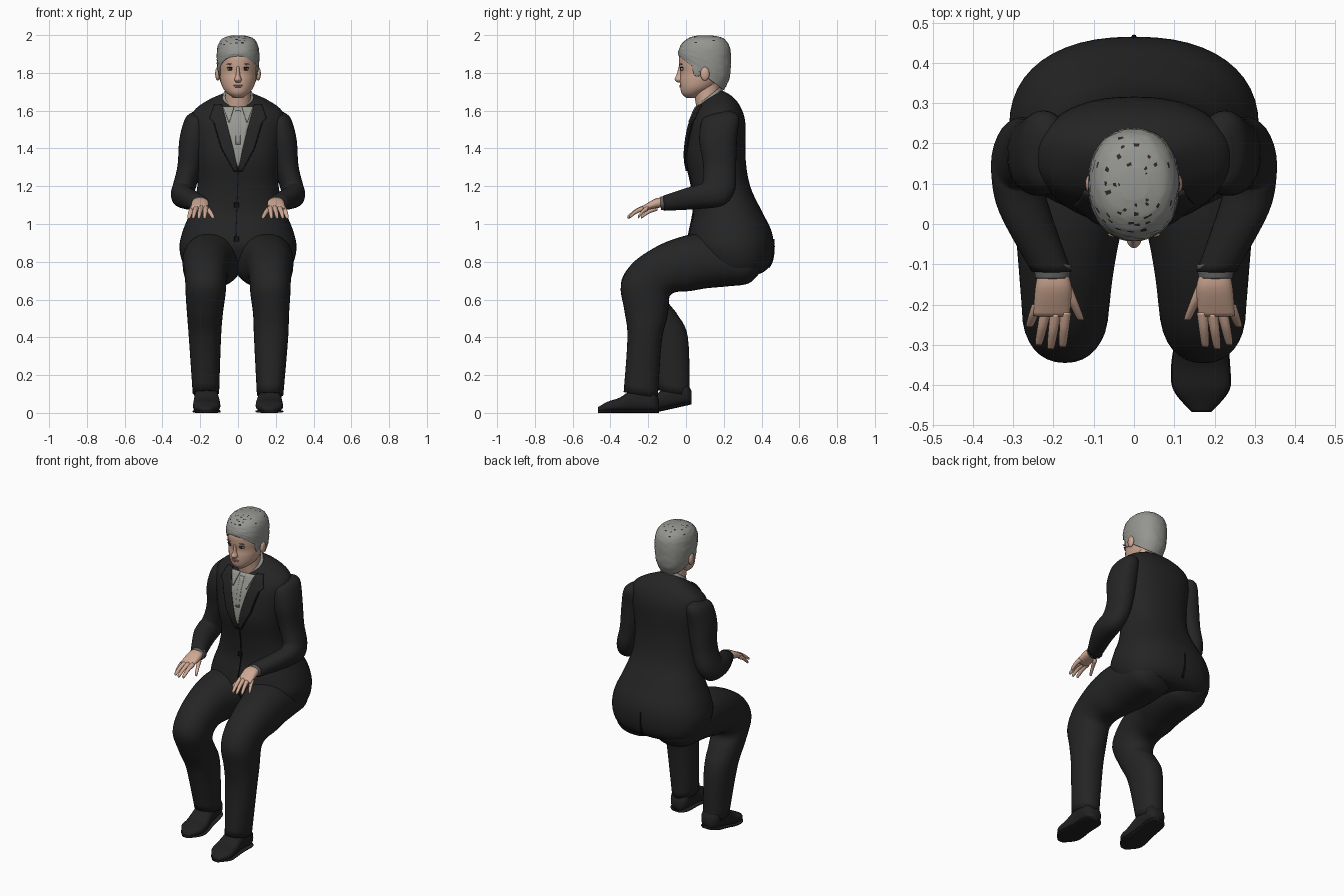
import bpy, bmesh, math, random
from mathutils import Matrix, Vector
from mathutils.bvhtree import BVHTree

random.seed(4)
default_cube = bpy.data.objects.get("Cube")
if default_cube:
    bpy.data.objects.remove(default_cube, do_unlink=True)


def material(name, red, green=None, blue=None):
    """One flat colour; a single value makes a neutral grey."""
    mat = bpy.data.materials.new(name)
    mat.use_nodes = True
    colour = (red, green or red, blue or red, 1)
    mat.diffuse_color = colour
    shader = mat.node_tree.nodes["Principled BSDF"]
    shader.inputs["Base Color"].default_value = colour
    shader.inputs["Roughness"].default_value = .8
    return mat


SUIT = material("charcoal suit", .018)
SEAM = material("black seam", .006)
SHOE = material("black leather", .015)
SHIRT = material("grey shirt", .32, .32, .29)
CUFF = material("dark grey cuff", .12)
SKIN = material("skin", .62, .39, .29)
LIPS = material("lips", .42, .21, .16)
HAIR = material("grey hair", .3, .3, .28)
DARK = material("dark brown", .03, .02, .02)
WHITE = material("eye white", .45, .42, .38)


def finish(name, bm, *mats):
    bmesh.ops.recalc_face_normals(bm, faces=bm.faces)
    mesh = bpy.data.meshes.new(name)
    bm.to_mesh(mesh)
    bm.free()
    for mat in mats:
        mesh.materials.append(mat)
    for poly in mesh.polygons:
        poly.use_smooth = True
    obj = bpy.data.objects.new(name, mesh)
    bpy.context.collection.objects.link(obj)
    return obj


def smooth_rows(rows, steps):
    """Interpolate between rows of numbers with smooth cubic curves."""
    vectors = [Vector(row) for row in rows]
    padded = [vectors[0], *vectors, vectors[-1]]
    result = []
    for before, start, end, after in zip(padded, padded[1:], padded[2:], padded[3:]):
        leave, arrive = (end - before) / 2, (after - start) / 2
        for k in range(steps):
            t = k / steps
            ease = t * t * (3 - 2 * t)
            result.append(start.lerp(end, ease) + leave * t * (1 - t) ** 2 - arrive * t * t * (1 - t))
    return result + [vectors[-1]]


def loft(name, rings, mat, side=1, power=2, sides=32, steps=5, extra=()):
    """Skin over rings given as x range, front or top (y, z), back or bottom (y, z)."""
    bm = bmesh.new()
    loops = []
    for x0, x1, ya, za, yb, zb in smooth_rows(rings, steps):
        loop = []
        for k in range(sides):
            angle = math.tau * k / sides
            u, w = (math.copysign(abs(v) ** (2 / power), v) for v in (math.cos(angle), math.sin(angle)))
            loop.append(bm.verts.new((side * ((x0 + x1) + (x1 - x0) * u) / 2,
                                      ((ya + yb) + (ya - yb) * w) / 2,
                                      ((za + zb) + (za - zb) * w) / 2)))
        loops.append(loop)
    for low, high in zip(loops, loops[1:]):
        for k in range(sides):
            n = (k + 1) % sides
            bm.faces.new((low[k], low[n], high[n], high[k]))
    bm.faces.new(loops[0])
    bm.faces.new(loops[-1])
    return finish(name, bm, mat, *extra)


def upright(rows, slope=lambda z: 0):
    """Centred rings from height, half width, front and back; slope lifts the back edge."""
    return [(-half, half, front, z, back, z + slope(z)) for z, half, front, back in rows]


def ball(name, loc, scale, mat):
    bm = bmesh.new()
    place = Matrix.Translation(loc) @ Matrix.Diagonal((*scale, 1))
    bmesh.ops.create_uvsphere(bm, u_segments=20, v_segments=12, radius=1, matrix=place)
    return finish(name, bm, mat)


# Jacket body, from the seat up to the neck, with sloping shoulders
jacket_rows = [(.73, .1, .2, .33), (.74, .24, .13, .4), (.79, .29, .06, .45), (.88, .31, .01, .465),
               (.97, .29, .02, .45), (1.07, .25, .04, .4), (1.2, .215, .03, .34), (1.35, .22, 0, .315),
               (1.5, .24, .015, .315), (1.57, .235, .04, .29), (1.615, .165, .06, .245), (1.64, .085, .08, .19)]
jacket = loft("jacket", upright(jacket_rows, lambda z: max(0, z - 1.4) * .28), SUIT, power=2.3, sides=48)
surface = BVHTree.FromObject(jacket, bpy.context.evaluated_depsgraph_get())


def drape(name, rows, mat, lift=.004, side=1, way=1, columns=8):
    """Thin cloth plate laid on the jacket; rows are z, x start, x end."""
    bm = bmesh.new()
    grid = []
    for first, second in zip(rows, rows[1:]):
        for k in range(9):
            z, x0, x1 = Vector(first).lerp(Vector(second), k / 8)
            if k == 0 and grid:
                continue
            line = []
            for c in range(columns + 1):
                x = side * (x0 + (x1 - x0) * c / columns)
                hit = surface.ray_cast(Vector((x, -way, z)), Vector((0, way, 0)))[0]
                y = hit.y if hit else .07
                line.append(bm.verts.new((x, y - way * lift, z)))
            grid.append(line)
    for low, high in zip(grid, grid[1:]):
        for c in range(columns):
            bm.faces.new((low[c], low[c + 1], high[c + 1], high[c]))
    obj = finish(name, bm, mat)
    plate = obj.modifiers.new("thickness", "SOLIDIFY")
    plate.thickness = .008
    plate.offset = 0
    return obj


# Shirt front, jacket opening, back vent and buttons
drape("shirt_front", [(1.62, -.09, .09), (1.5, -.06, .05), (1.3, -.002, .006)], SHIRT)
drape("shirt_placket", [(1.6, -.014, .014), (1.42, -.012, .012)], SHIRT, .006)
drape("jacket_opening", [(1.3, 0, .005), (.92, -.015, -.01)], SEAM, .001)
drape("back_vent", [(.92, -.002, .002), (.77, -.008, .008)], SEAM, .001, way=-1)
for z in (1.1, .92):
    drape("jacket_button", [(z + .013, -.02, .004), (z - .013, -.02, .004)], SEAM, .006)
loft("shirt_collar", upright([(1.59, .09, .065, .2), (1.63, .08, .06, .187)], lambda z: .1), SHIRT)

# Neck, head and face
loft("neck", upright([(1.59, .07, .06, .18), (1.68, .067, .045, .18), (1.74, .07, .04, .19)],
                     lambda z: .05), SKIN)
loft("head", upright([
    (1.668, .024, 0, .06), (1.69, .055, -.022, .1), (1.72, .08, -.03, .15), (1.76, .094, -.033, .19),
    (1.8, .1, -.03, .21), (1.85, .104, -.037, .22), (1.9, .1, -.03, .22), (1.97, .04, .04, .15)]), SKIN)
loft("nose", upright([(1.835, .009, -.038, 0), (1.79, .011, -.05, 0), (1.765, .02, -.06, 0),
                      (1.75, .013, -.045, 0)]), SKIN, sides=16)
for part, z, half in (("upper_lip", 1.733, .026), ("lower_lip", 1.726, .02)):
    ball(part, (0, -.025, z), (half, .011, .0045), LIPS)

# Cropped hair, higher in front than at the nape, ragged, with dark flecks on the crown
hair_rows = [(1.89, .105, -.038, .2), (1.905, .111, -.042, .23), (1.93, .113, -.036, .238),
             (1.96, .105, -.018, .232), (1.985, .08, .015, .2), (1.998, .035, .06, .14)]
hair = loft("hair", upright(hair_rows, lambda z: -15 * (2 - z) ** 2), HAIR,
            power=2.2, sides=48, steps=7, extra=(DARK,))
for vert in hair.data.vertices:
    vert.co += Vector((random.uniform(-1, 1), random.uniform(-1, 1), 0)) * .0015
for poly in hair.data.polygons:
    if poly.center.z > 1.95 and len(poly.vertices) == 4 and random.random() < .06:
        poly.material_index = 1

# Finger roots and tips as (x, y)
FINGERS = {"index_finger": (.17, -.22, .177, -.305), "middle_finger": (.195, -.225, .207, -.31),
           "ring_finger": (.22, -.22, .237, -.3), "little_finger": (.24, -.2, .26, -.255),
           "thumb": (.17, -.15, .132, -.238)}

# Paired parts: left is positive x
for side, label in ((1, "left"), (-1, "right")):
    drape(label + "_lapel", [(1.63, .085, .125), (1.56, .066, .15), (1.535, .06, .125), (1.4, .025, .085),
                             (1.28, 0, .02)], SUIT, .009, side)
    drape(label + "_lapel_edge", [(1.535, .125, .13), (1.4, .085, .09), (1.28, .02, .023)],
          SEAM, .003, side, columns=2)
    drape(label + "_collar_wing", [(1.62, .02, .08), (1.54, .045, .05)], SHIRT, .012, side)

    # Face
    face = {"eye": ((.04, -.018, 1.82), (.018, .011, .008), WHITE),
            "iris": ((.04, -.025, 1.82), (.01, .007, .007), DARK),
            "eyelid": ((.04, -.02, 1.828), (.02, .012, .003), DARK),
            "eyebrow": ((.042, -.026, 1.846), (.023, .007, .003), LIPS),
            "ear": ((.108, .1, 1.795), (.013, .024, .036), SKIN),
            "sideburn": ((.097, .06, 1.825), (.008, .026, .045), HAIR)}
    for part, ((x, y, z), scale, mat) in face.items():
        ball(f"{label}_{part}", (side * x, y, z), scale, mat)

    # Sleeve, cuff and hand
    loft(label + "_sleeve", [
        (.19, .24, .13, 1.58, .23, 1.6), (.165, .28, .085, 1.55, .28, 1.565),
        (.16, .31, .07, 1.45, .27, 1.45), (.19, .32, .09, 1.32, .265, 1.3),
        (.22, .345, .09, 1.23, .26, 1.18), (.235, .355, .07, 1.21, .2, 1.1),
        (.21, .335, 0, 1.19, .07, 1.08), (.155, .255, -.12, 1.15, -.115, 1.07)], SUIT, side, 2.2)
    loft(label + "_cuff", [(.155, .25, -.1, 1.15, -.1, 1.07), (.16, .245, -.136, 1.145, -.133, 1.075)],
         CUFF, side)
    loft(label + "_palm", [
        (.17, .235, -.11, 1.14, -.11, 1.09), (.155, .245, -.16, 1.135, -.15, 1.085),
        (.16, .25, -.23, 1.095, -.225, 1.07)], SKIN, side, 2.4)
    for finger, (x0, y0, x1, y1) in FINGERS.items():
        rings = []
        for t, radius in ((0, .014), (.5, .012), (.95, .009), (1, .004)):
            x, y, z = x0 + (x1 - x0) * t, y0 + (y1 - y0) * t, 1.085 - .05 * t ** 1.5
            rings.append((x - radius, x + radius, y, z + radius, y, z - radius))
        loft(f"{label}_{finger}", rings, SKIN, side, sides=14)

    # Trouser leg from the buttock down; the right shin is drawn back under the body
    thigh = [(.06, .2, .4, .82, .39, .74), (0, .265, .33, .88, .33, .685), (-.02, .285, .22, .93, .22, .67),
             (-.01, .293, .08, .95, .11, .66), (.03, .293, -.05, .925, .02, .645),
             (.05, .286, -.175, .87, -.05, .64), (.06, .28, -.29, .785, -.085, .62),
             (.066, .277, -.345, .675, -.09, .58)]
    if side > 0:
        shin = [(.08, .27, -.326, .54, -.1, .5), (.085, .265, -.31, .4, -.128, .38),
                (.1, .24, -.33, .11, -.15, .08)]
        heel, lift = -.143, 0
    else:
        shin = [(.08, .27, -.29, .53, -.045, .52), (.09, .26, -.22, .39, .01, .4),
                (.1, .24, -.15, .12, .02, .09)]
        heel, lift = .03, .045
    loft(label + "_trouser_leg", thigh + shin, SUIT, side, 2.2)

    # Shoe and sole, running from heel to toe
    upper, sole = [], []
    for back, x0, x1, top in ((0, .135, .2, .07), (.035, .11, .23, .12), (.13, .105, .23, .125),
                              (.21, .094, .237, .08), (.27, .1, .235, .06), (.324, .145, .19, .03)):
        y = heel - back
        rise = lift * max(0, 1 - back / .2)
        upper.append((x0, x1, y, top + rise, y, .006 + rise))
        sole.append((x0 - .002, x1 + .002, y, .016 + rise, y, rise))
    loft(label + "_shoe", upper, SHOE, side, 2.6)
    loft(label + "_sole", sole, SHOE, side, 3)
